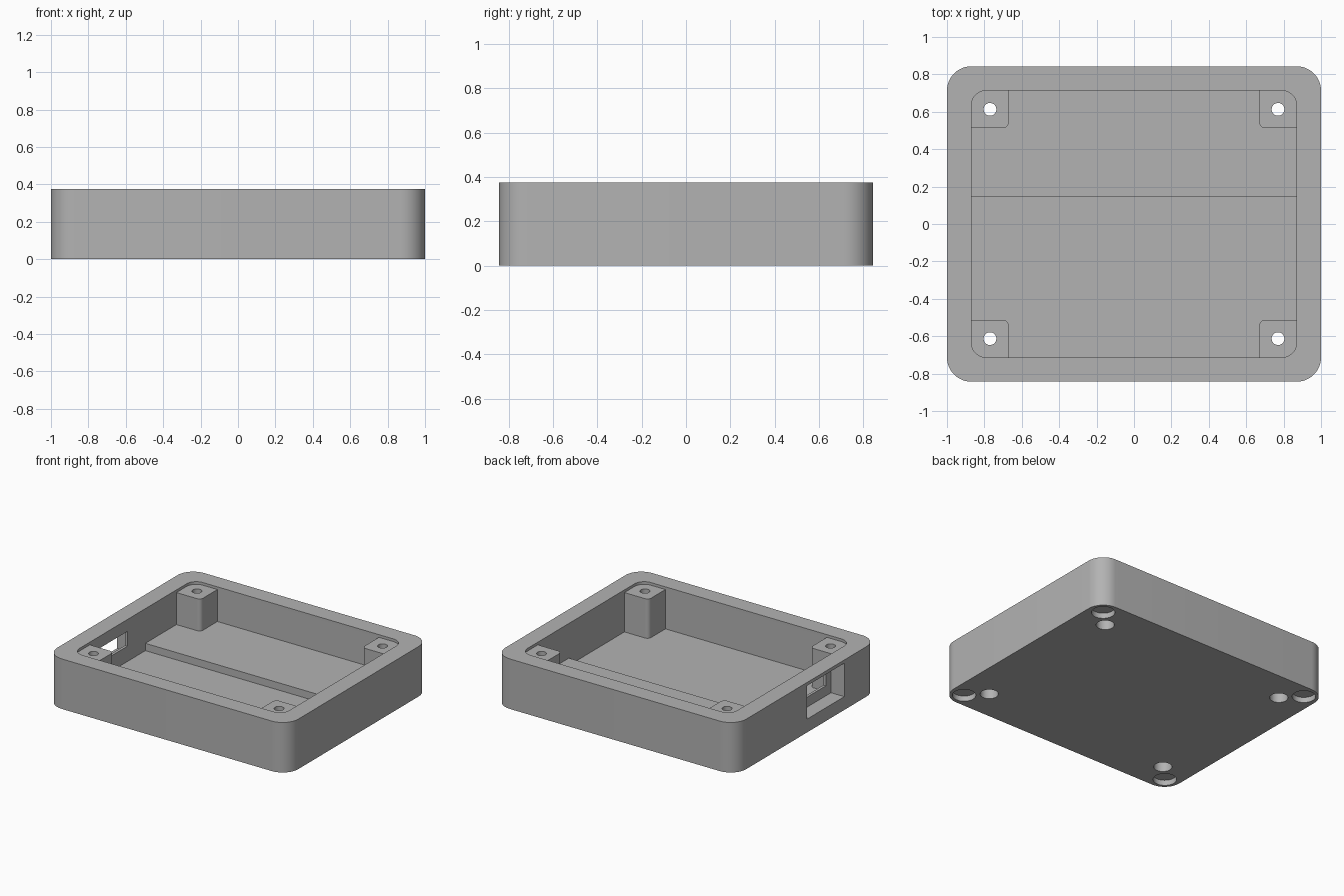
import bpy
import bmesh
from math import cos, sin, pi, radians

if "Cube" in bpy.data.objects:
    bpy.data.objects.remove(bpy.data.objects["Cube"], do_unlink=True)

grey = bpy.data.materials.new("plain_grey")
grey.use_nodes = True
colour = (0.45, 0.45, 0.45, 1)
grey.diffuse_color = colour
grey.node_tree.nodes["Principled BSDF"].inputs["Base Color"].default_value = colour


def prism(name, outline, low, high):
    """Extrude a flat outline from one height to another."""
    bm = bmesh.new()
    base = bm.faces.new([bm.verts.new((x, y, low)) for x, y in outline])
    top = bmesh.ops.extrude_face_region(bm, geom=[base])["geom"]
    moved = [v for v in top if isinstance(v, bmesh.types.BMVert)]
    bmesh.ops.translate(bm, verts=moved, vec=(0, 0, high - low))
    bmesh.ops.recalc_face_normals(bm, faces=bm.faces)
    mesh = bpy.data.meshes.new(name)
    bm.to_mesh(mesh)
    bm.free()
    mesh.materials.append(grey)
    obj = bpy.data.objects.new(name, mesh)
    bpy.context.collection.objects.link(obj)
    return obj


def rounded(x0, x1, y0, y1, radius, steps=12):
    """Outline of a rectangle with four round corners."""
    corners = ((x1, y1, -1, -1), (x0, y1, 1, -1), (x0, y0, 1, 1), (x1, y0, -1, 1))
    return [(x + sx * radius + radius * cos(a), y + sy * radius + radius * sin(a))
            for q, (x, y, sx, sy) in enumerate(corners)
            for a in ((q + i / steps) * pi / 2 for i in range(steps + 1))]


def box(x0, x1, y0, y1):
    return [(x0, y0), (x1, y0), (x1, y1), (x0, y1)]


def disc(x, y, radius, sides=40):
    return [(x + radius * cos(2 * pi * i / sides), y + radius * sin(2 * pi * i / sides))
            for i in range(sides)]


def combine(target, tool, operation):
    """Boolean the tool into the target, then discard the tool."""
    tool.hide_render = True
    mod = target.modifiers.new(tool.name, 'BOOLEAN')
    mod.operation, mod.solver, mod.object = operation, 'EXACT', tool
    bpy.context.view_layer.objects.active = target
    bpy.ops.object.modifier_apply(modifier=mod.name)
    bpy.data.objects.remove(tool, do_unlink=True)


HEIGHT = 0.375
ABOVE, BELOW = 0.6, -0.1

# Outer shell with its open cavity
case = prism("enclosure_base", rounded(-1, 1, -0.843, 0.843, 0.13), 0, HEIGHT)
combine(case, prism("cavity", rounded(-0.87, 0.87, -0.713, 0.713, 0.08), 0.06, ABOVE),
        'DIFFERENCE')

# Raised rear half of the floor
combine(case, prism("raised_floor", box(-0.93, 0.93, 0.145, 0.77), 0.03, 0.115), 'UNION')

# Corner posts, with screw holes, head recesses and foot recesses below
for sx in (-1, 1):
    for sy in (-1, 1):
        xs, ys = sorted((sx * 0.67, sx * 0.93)), sorted((sy * 0.513, sy * 0.773))
        combine(case, prism("post", rounded(*xs, *ys, 0.03), 0.03, 0.355), 'UNION')
        x, y = sx * 0.77, sy * 0.613
        combine(case, prism("screw_hole", disc(x, y, 0.034), BELOW, ABOVE), 'DIFFERENCE')
        combine(case, prism("head_recess", disc(x, y, 0.062), BELOW, 0.15), 'DIFFERENCE')
        combine(case, prism("foot_recess", disc(sx * 0.89, sy * 0.735, 0.08), BELOW, 0.04),
                'DIFFERENCE')

# Connector port in the right wall: wide outer pocket, small inner opening
combine(case, prism("port_pocket", box(-1.1, -0.89, -0.447, -0.005), 0.1, 0.35), 'DIFFERENCE')
combine(case, prism("port_opening", box(-0.95, -0.8, -0.385, -0.067), 0.175, 0.285),
        'DIFFERENCE')

# Smooth the round walls, keep edges crisp
bpy.ops.object.select_all(action='DESELECT')
case.select_set(True)
bpy.context.view_layer.objects.active = case
bpy.ops.object.shade_smooth_by_angle(angle=radians(30))
